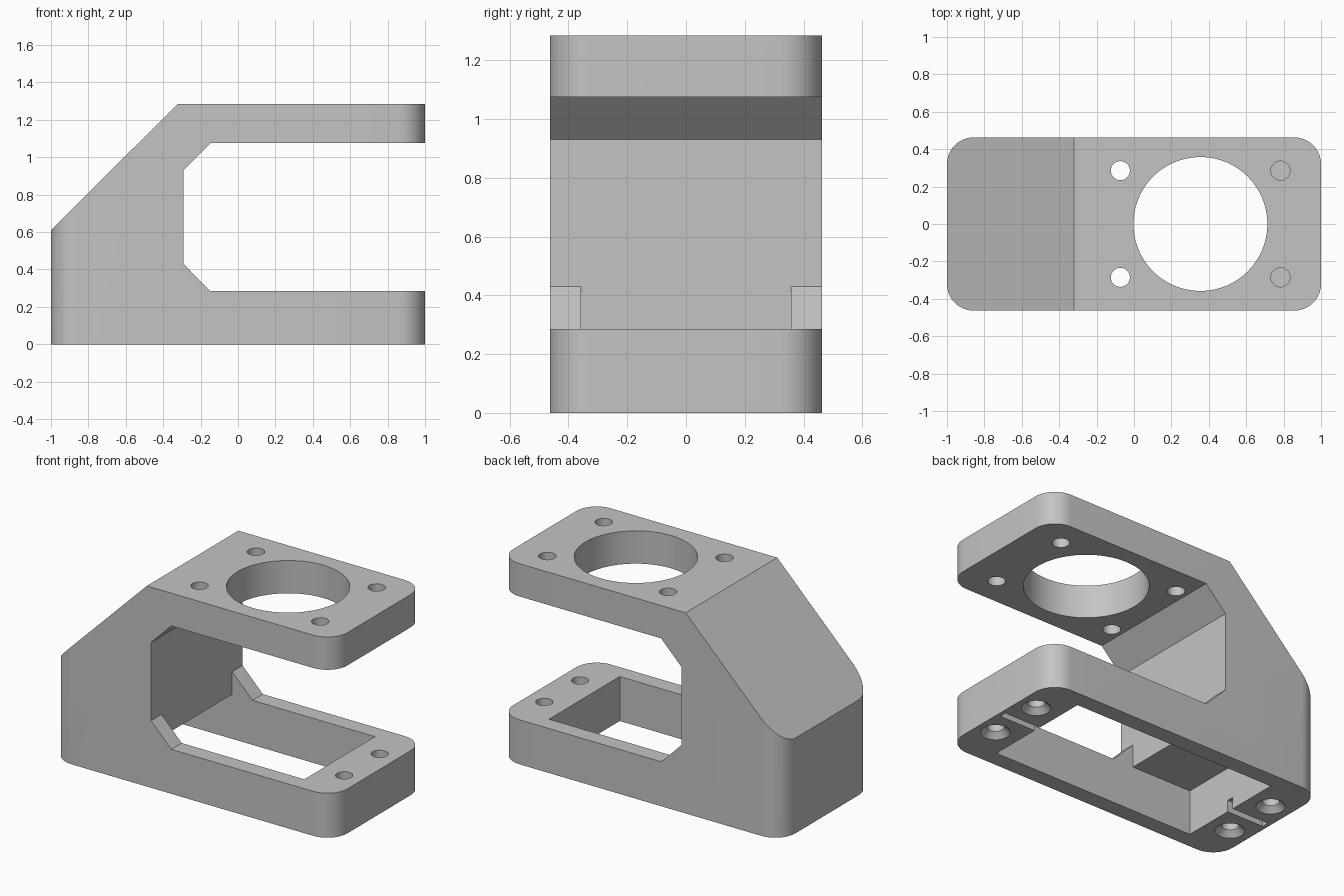
import bpy, bmesh, math
from mathutils import Matrix

cube = bpy.data.objects.get("Cube")
if cube:
    bpy.data.objects.remove(cube, do_unlink=True)

HALF_W = 0.463       # half width of the bracket
FLOOR = 0.285        # thickness of the lower arm
POCKET = 0.358       # half width of the pocket


def add_object(name, bm):
    bmesh.ops.recalc_face_normals(bm, faces=bm.faces)
    mesh = bpy.data.meshes.new(name)
    bm.to_mesh(mesh)
    bm.free()
    obj = bpy.data.objects.new(name, mesh)
    bpy.context.collection.objects.link(obj)
    return obj


def side_prism(name, profile, half):
    """Extrude an (x, z) profile along y."""
    bm = bmesh.new()
    face = bm.faces.new([bm.verts.new((x, -half, z)) for x, z in profile])
    new = bmesh.ops.extrude_face_region(bm, geom=[face])["geom"]
    verts = [v for v in new if isinstance(v, bmesh.types.BMVert)]
    bmesh.ops.translate(bm, verts=verts, vec=(0, 2 * half, 0))
    return add_object(name, bm)


def cone(name, x, y, z0, z1, r0, r1, sides=48):
    bm = bmesh.new()
    bmesh.ops.create_cone(bm, cap_ends=True, segments=sides, radius1=r0, radius2=r1,
                          depth=z1 - z0, matrix=Matrix.Translation((x, y, (z0 + z1) / 2)))
    return add_object(name, bm)


def combine(target, tool, operation="DIFFERENCE"):
    mod = target.modifiers.new("cut", "BOOLEAN")
    mod.operation, mod.solver, mod.object = operation, "EXACT", tool
    bpy.context.view_layer.objects.active = target
    bpy.ops.object.modifier_apply(modifier=mod.name)
    bpy.data.objects.remove(tool, do_unlink=True)


# Bracket body: C-shaped side profile
bracket = side_prism("bracket", [
    (-1, 0), (1, 0), (1, FLOOR), (-0.148, FLOOR), (-0.292, 0.43), (-0.292, 0.93),
    (-0.148, 1.075), (1, 1.075), (1, 1.285), (-0.322, 1.285), (-1, 0.61)], HALF_W)

# Round the four upright corners of the body
for edge_set in [True]:
    bm = bmesh.new()
    bm.from_mesh(bracket.data)
    upright = [e for e in bm.edges
               if all(abs(abs(v.co.x) - 1) < 0.001 for v in e.verts)
               and abs(e.verts[0].co.z - e.verts[1].co.z) > 0.01]
    bm.free()

outline = bmesh.new()
R = 0.143
ring = []
for k, (sx, sy) in enumerate([(1, 1), (-1, 1), (-1, -1), (1, -1)]):
    for i in range(13):
        a = math.radians(90 * k + 90 * i / 12)
        ring.append(outline.verts.new((sx * (1 - R) + R * math.cos(a),
                                       sy * (HALF_W - R) + R * math.sin(a), -0.2)))
base = outline.faces.new(ring)
grown = bmesh.ops.extrude_face_region(outline, geom=[base])["geom"]
bmesh.ops.translate(outline, vec=(0, 0, 2),
                    verts=[v for v in grown if isinstance(v, bmesh.types.BMVert)])
combine(bracket, add_object("rounded_outline", outline), "INTERSECT")

# Pocket through the lower arm, running on under the back wall
combine(bracket, side_prism("pocket", [
    (-0.715, -0.1), (0.72, -0.1), (0.72, 0.6), (-0.292, 0.6),
    (-0.292, FLOOR), (-0.715, FLOOR)], POCKET))

# Large round opening in the upper arm and its four screw holes
combine(bracket, cone("round_opening", 0.355, 0, 1, 1.4, POCKET, POCKET, 96))
for x in (-0.073, 0.783):
    for y in (-0.285, 0.285):
        combine(bracket, cone("upper_hole", x, y, 1, 1.4, 0.051, 0.051))

# Countersunk holes in the underside: through at the open end, blind at the back
for x, top in ((0.878, 0.4), (-0.865, FLOOR)):
    for y in (-0.18, 0.18):
        combine(bracket, cone("lower_hole", x, y, -0.1, top, 0.05, 0.05))
        combine(bracket, cone("countersink", x, y, -0.01, 0.035, 0.095, 0.05))

# Narrow wire slots at both ends of the pocket
for x0, x1 in ((0.6, 0.975), (-0.975, -0.6)):
    combine(bracket, side_prism("wire_slot", [
        (x0, -0.1), (x1, -0.1), (x1, 0.075), (x0, 0.075)], 0.022))

# Material and shading
grey = bpy.data.materials.new("light_grey")
grey.use_nodes = True
colour = (0.55, 0.55, 0.55, 1)
grey.diffuse_color = colour
grey.node_tree.nodes["Principled BSDF"].inputs["Base Color"].default_value = colour
bracket.data.materials.clear()
bracket.data.materials.append(grey)
for poly in bracket.data.polygons:
    poly.material_index = 0
bpy.ops.object.select_all(action="DESELECT")
bracket.select_set(True)
bpy.context.view_layer.objects.active = bracket
bpy.ops.object.shade_smooth_by_angle(angle=math.radians(25))
